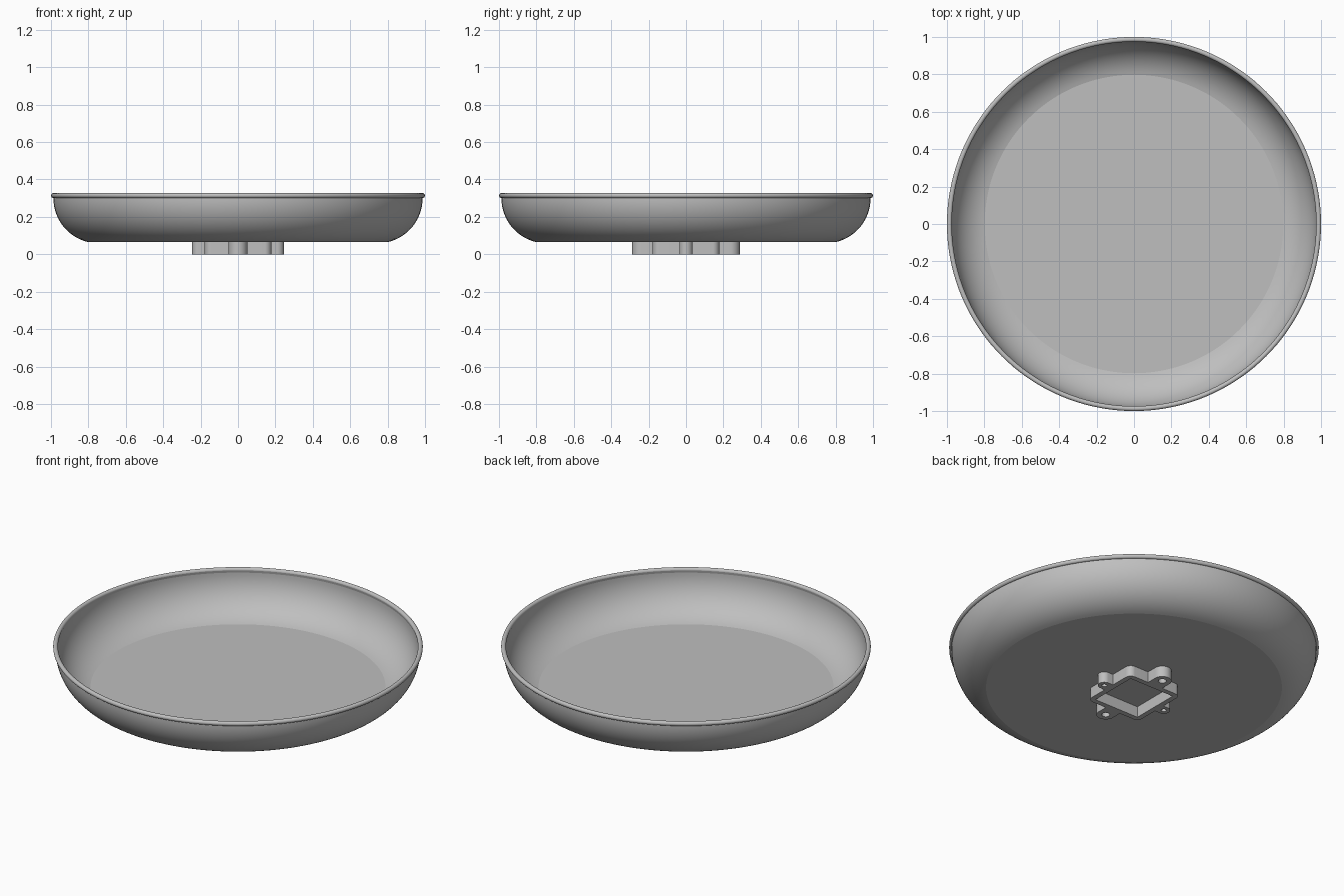
import bpy, bmesh
from math import sin, cos, pi, radians
from mathutils import Matrix, Vector

if "Cube" in bpy.data.objects:
    bpy.data.objects.remove(bpy.data.objects["Cube"])

grey = bpy.data.materials.new("light grey")
grey.use_nodes = True
grey.diffuse_color = (0.52, 0.52, 0.52, 1)
grey.node_tree.nodes["Principled BSDF"].inputs["Base Color"].default_value = grey.diffuse_color


def arc(cx, cy, r, start, end, steps):
    """Points along a circular arc, angles in degrees."""
    angles = [radians(start + (end - start) * i / steps) for i in range(steps + 1)]
    return [(cx + r * cos(a), cy + r * sin(a)) for a in angles]


def finish(obj):
    """Smooth shading with kept creases."""
    bpy.ops.object.select_all(action='DESELECT')
    obj.select_set(True)
    bpy.context.view_layer.objects.active = obj
    if obj.type == 'CURVE':
        bpy.ops.object.convert(target='MESH')
    bpy.ops.object.shade_smooth_by_angle(angle=radians(10))


# Dish: thin wall with a rounded side and a beaded rim, spun around z
BASE, WALL, SIDE_R, SIDE_X, SIDE_Z = 0.065, 0.01, 0.241, 0.746, 0.30
outer = arc(SIDE_X, SIDE_Z, SIDE_R, -77, 0, 18)
bead = arc(0.987, 0.314, 0.013, -90, 180, 32)
inner = arc(SIDE_X, SIDE_Z, SIDE_R - WALL, 0, -77, 18)
profile = [(0, BASE)] + outer + bead + inner + [(0, BASE + WALL)]

bm = bmesh.new()
verts = [bm.verts.new((r, 0, z)) for r, z in profile]
edges = [bm.edges.new(pair) for pair in zip(verts, verts[1:])]
bmesh.ops.spin(bm, geom=verts + edges, cent=(0, 0, 0), axis=(0, 0, 1),
               angle=2 * pi, steps=144, use_merge=True)
bmesh.ops.remove_doubles(bm, verts=bm.verts, dist=0.0001)
bmesh.ops.recalc_face_normals(bm, faces=bm.faces)
mesh = bpy.data.meshes.new("dish")
bm.to_mesh(mesh)
bm.free()
mesh.materials.append(grey)
dish = bpy.data.objects.new("dish", mesh)
bpy.context.collection.objects.link(dish)
finish(dish)

# Mounting socket: square frame with a screw lug on each side
HALF, CORNER, INNER = 0.178, 0.035, 0.148
HEIGHT = BASE + 0.003
small_lug = (0.21, 0.035, 0.014)   # centre distance, radius, hole radius
large_lug = (0.238, 0.05, 0.022)

outline, loops = [], []
for k in range(4):
    reach, radius, hole = large_lug if k % 2 else small_lug
    turn = Matrix.Rotation(k * pi / 2, 2)
    side = [(HALF, -radius)] + arc(reach, 0, radius, -90, 90, 24) + [(HALF, radius)]
    side += arc(HALF - CORNER, HALF - CORNER, CORNER, 0, 90, 12)
    outline += [turn @ Vector(p) for p in side]
    centre = turn @ Vector((reach, 0))
    loops.append(arc(centre.x, centre.y, hole, 0, 352.5, 47))
loops += [outline, [(INNER, INNER), (-INNER, INNER), (-INNER, -INNER), (INNER, -INNER)]]

curve = bpy.data.curves.new("mounting_socket", 'CURVE')
curve.dimensions = '2D'
curve.fill_mode = 'BOTH'
curve.extrude = HEIGHT / 2
for loop in loops:
    spline = curve.splines.new('POLY')
    spline.points.add(len(loop) - 1)
    for point, (x, y) in zip(spline.points, loop):
        point.co = (x, y, 0, 1)
    spline.use_cyclic_u = True
curve.materials.append(grey)
socket = bpy.data.objects.new("mounting_socket", curve)
socket.location.z = HEIGHT / 2
bpy.context.collection.objects.link(socket)
finish(socket)
